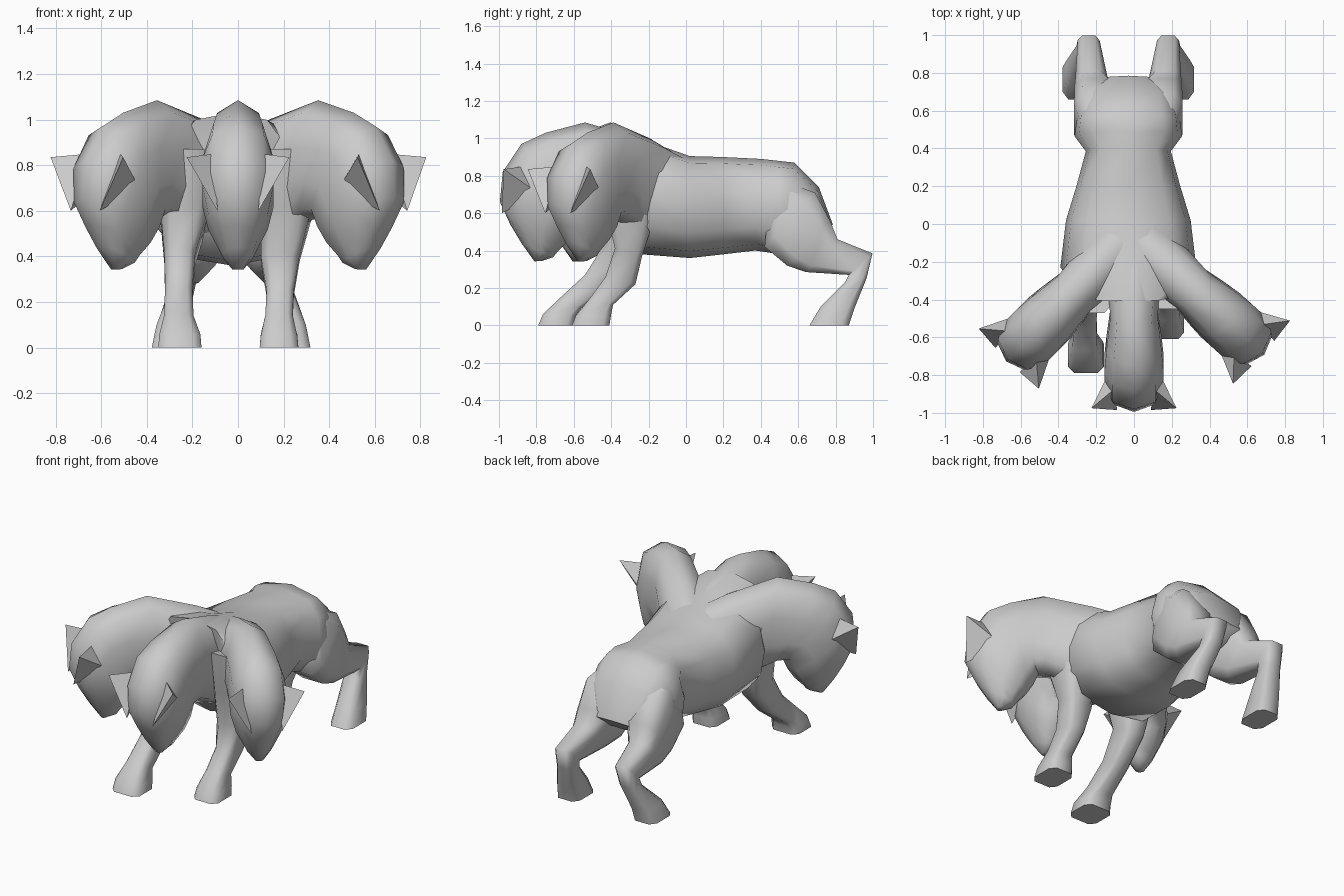
import bpy, bmesh, math
from mathutils import Vector, Matrix

if "Cube" in bpy.data.objects:
    bpy.data.objects.remove(bpy.data.objects["Cube"], do_unlink=True)

hide = bpy.data.materials.new("grey hide")
hide.use_nodes = True
GREY = (0.6, 0.6, 0.6, 1)
hide.diffuse_color = GREY
hide.node_tree.nodes["Principled BSDF"].inputs["Base Color"].default_value = GREY
MID = -0.03  # the trunk sits slightly off centre


def finish(bm, name, matrix=None):
    if matrix:
        bm.transform(matrix)
    bmesh.ops.recalc_face_normals(bm, faces=bm.faces)
    mesh = bpy.data.meshes.new(name)
    bm.to_mesh(mesh)
    bm.free()
    mesh.materials.append(hide)
    ob = bpy.data.objects.new(name, mesh)
    bpy.context.collection.objects.link(ob)
    bpy.ops.object.select_all(action="DESELECT")
    ob.select_set(True)
    bpy.context.view_layer.objects.active = ob
    bpy.ops.object.shade_smooth_by_angle(angle=math.radians(60))
    return ob


def ring_shape(sides, power, boxy):
    """Unit cross-section: a ridge on top, or flat front, back and sides if boxy."""
    shape = []
    for i in range(sides):
        t = 2 * math.pi * (i + (0.5 if boxy else 0)) / sides
        c, s = math.cos(t), math.sin(t)
        s = math.copysign(abs(s) ** power, s)
        if boxy:
            c = math.copysign(abs(c) ** power, c)
        shape.append((c, s))
    top = max(abs(c) for c, s in shape)
    wide = max(abs(s) for c, s in shape)
    return [(c / top, s / wide) for c, s in shape]


def loft(name, sections, sides=10, power=0.65, boxy=False, matrix=None):
    """Each section: edge A (y, z), edge B (y, z), centre x, half width."""
    bm = bmesh.new()
    rings = []
    shape = ring_shape(sides, power, boxy)
    for ay, az, by, bz, cx, hw in sections:
        a, b = Vector((cx, ay, az)), Vector((cx, by, bz))
        rings.append([bm.verts.new((a + b) / 2 + (a - b) / 2 * c + Vector((hw * s, 0, 0)))
                      for c, s in shape])
    for r, q in zip(rings, rings[1:]):
        for i in range(sides):
            j = (i + 1) % sides
            bm.faces.new((r[i], r[j], q[j], q[i]))
    bm.faces.new(rings[0])
    bm.faces.new(rings[-1])
    return finish(bm, name, matrix)


# Trunk from chest to rump
loft("body", [
    (-.41, 1.03, -.34, .56, MID, .24),
    (-.22, .99, -.24, .38, MID, .36),
    (.02, .905, .02, .36, MID, .33),
    (.2, .9, .2, .38, MID, .275),
    (.4, .89, .37, .4, MID, .225),
    (.49, .88, .44, .39, MID, .285),
    (.58, .87, .5, .38, MID, .275),
    (.71, .74, .62, .42, MID, .25),
    (.785, .54, .7, .46, MID, .16)], sides=12, power=0.6)

# Three arched necks, each ending in a lowered head with two flared ears
NECK = [
    (.02, .89, 0, .42, 0, .17),
    (-.25, 1.0, -.2, .42, 0, .15),
    (-.54, 1.085, -.4, .5, 0, .125),
    (-.75, 1.03, -.5, .56, 0, .145),
    (-.88, .97, -.57, .57, 0, .155),
    (-.98, .82, -.6, .5, 0, .155),
    (-.995, .66, -.64, .44, 0, .13),
    (-.94, .54, -.69, .39, 0, .09),
    (-.88, .44, -.71, .365, 0, .065),
    (-.81, .342, -.77, .345, 0, .025)]
EAR = [(.09, -.985, .6), (.13, -.78, .7), (.1, -.87, .85), (.225, -.975, .835)]
for label, angle, px in (("right", -45, MID), ("middle", 0, 0), ("left", 48, .01)):
    turn = (Matrix.Translation((px, -.08, 0)) @ Matrix.Rotation(math.radians(angle), 4, "Z")
            @ Matrix.Translation((0, .08, 0)))
    loft(label + "_neck_and_head", NECK, matrix=turn)
    for s, ear in ((-1, "right"), (1, "left")):
        bm = bmesh.new()
        v = [bm.verts.new((s * x, y, z)) for x, y, z in EAR]
        for tri in ((0, 1, 2), (0, 1, 3), (1, 2, 3), (0, 2, 3)):
            bm.faces.new([v[i] for i in tri])
        finish(bm, f"{label}_head_{ear}_ear", turn)

# Front legs, the right one reaching further forward
loft("front_right_leg", [
    (-.18, .82, -.47, .87, -.24, .13),
    (-.2, .54, -.46, .62, -.235, .105),
    (-.27, .35, -.44, .43, -.255, .068),
    (-.41, .2, -.54, .27, -.26, .06),
    (-.56, .09, -.67, .15, -.26, .065),
    (-.59, .05, -.765, .06, -.255, .09),
    (-.6, 0, -.79, 0, -.255, .095)], sides=8, power=0.5, boxy=True)
loft("front_left_leg", [
    (-.16, .82, -.45, .87, .21, .13),
    (-.18, .54, -.43, .62, .21, .11),
    (-.235, .37, -.38, .41, .185, .085),
    (-.27, .22, -.43, .26, .185, .06),
    (-.39, .11, -.51, .15, .18, .06),
    (-.4, .06, -.59, .05, .18, .08),
    (-.41, 0, -.61, 0, .18, .085)], sides=8, power=0.5, boxy=True)

# Hind legs, mirrored about the trunk
HIND = [
    (.55, .76, .44, .62, .15, .1),
    (.69, .71, .42, .42, .165, .122),
    (.77, .56, .54, .32, .175, .11),
    (.81, .46, .64, .285, .195, .085),
    (.997, .385, .87, .27, .21, .058),
    (.965, .25, .85, .23, .22, .055),
    (.9, .09, .72, .1, .26, .068),
    (.87, 0, .66, 0, .27, .078)]
for s, label in ((-1, "right"), (1, "left")):
    loft(f"hind_{label}_leg", [(*sec[:4], MID + s * sec[4], sec[5]) for sec in HIND],
         sides=8, power=0.55, boxy=True)
